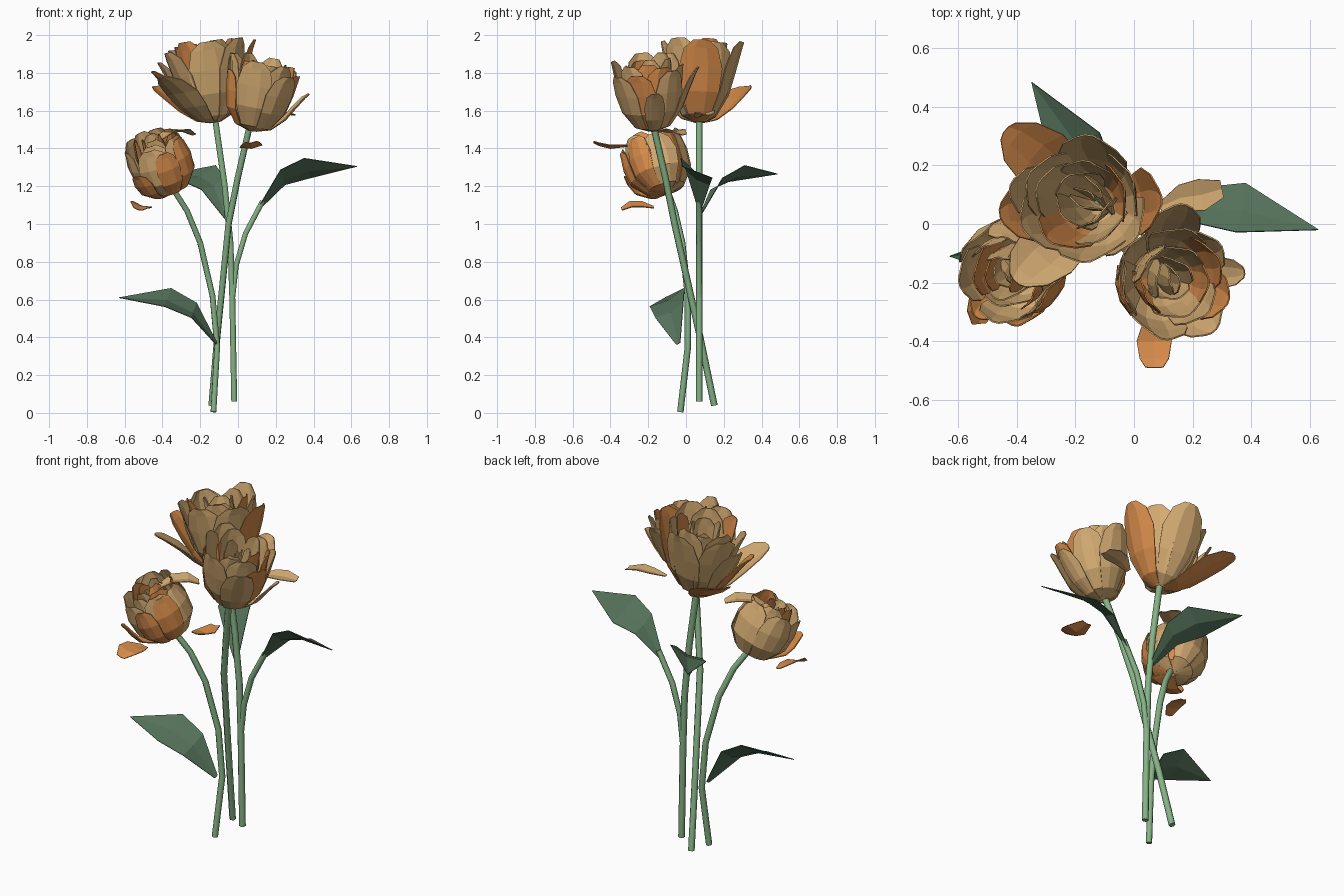
import bpy, bmesh, math, random
from mathutils import Vector

random.seed(4)
cube = bpy.data.objects.get("Cube")
if cube:
    bpy.data.objects.remove(cube)


def material(name, rgb):
    m = bpy.data.materials.new(name)
    m.use_nodes = True
    m.diffuse_color = (*rgb, 1)
    m.node_tree.nodes["Principled BSDF"].inputs["Base Color"].default_value = (*rgb, 1)
    return m


TAN = material("petal_tan", (0.66, 0.41, 0.17))
ORANGE = material("petal_orange", (0.68, 0.26, 0.07))
STEM = material("stem_green", (0.24, 0.45, 0.24))
LEAF = material("leaf_green", (0.088, 0.165, 0.1))


def add_blade(bm, spine, widths, side, inward, cup, columns, mat_index=0):
    """Sheet swept along a spine, cupped across its width."""
    rows = []
    for p, w in zip(spine, widths):
        rows.append([bm.verts.new(p + side * w * s + inward * cup * w * s * s) for s in columns])
    for a, b in zip(rows, rows[1:]):
        for i in range(len(columns) - 1):
            bm.faces.new((a[i], a[i + 1], b[i + 1], b[i])).material_index = mat_index


def finish(bm, name, mats, thickness):
    bmesh.ops.remove_doubles(bm, verts=bm.verts, dist=0.0005)
    mesh = bpy.data.meshes.new(name)
    bm.to_mesh(mesh)
    bm.free()
    for m in mats:
        mesh.materials.append(m)
    ob = bpy.data.objects.new(name, mesh)
    bpy.context.collection.objects.link(ob)
    solid = ob.modifiers.new("thickness", "SOLIDIFY")
    solid.thickness = thickness
    solid.offset = 0


def stem(name, points, radius):
    curve = bpy.data.curves.new(name, "CURVE")
    curve.dimensions = "3D"
    curve.bevel_depth = radius
    curve.bevel_resolution = 1
    curve.use_fill_caps = True
    line = curve.splines.new("POLY")
    line.points.add(len(points) - 1)
    for point, p in zip(line.points, points):
        point.co = (*p, 1)
    curve.materials.append(STEM)
    bpy.context.collection.objects.link(bpy.data.objects.new(name, curve))


def leaf(name, spine, widths, side, mat):
    """Single folded blade, used for leaves and loose petals."""
    bm = bmesh.new()
    spine = [Vector(p) for p in spine]
    side = Vector(side).normalized()
    up = (spine[-1] - spine[0]).cross(side).normalized()
    if up.z < 0:
        up = -up
    add_blade(bm, spine, widths, side, up, 0.2, (-1, 0, 1))
    finish(bm, name, [mat], 0.004)


HEIGHTS = (0, 0.08, 0.35, 0.65, 0.9, 1)
WIDTHS = (0.1, 0.28, 0.47, 0.54, 0.42, 0.19)


def flower(name, base, top, radius, profile, layers, flares):
    """Cup of layered petals around a tilted axis, plus single flared petals."""
    bm = bmesh.new()
    base, top = Vector(base), Vector(top)
    height = (top - base).length
    axis = (top - base).normalized()
    east = (Vector((1, 0, 0)) - axis * axis.x).normalized()
    north = axis.cross(east)

    def petal(azimuth, r_scale, h_scale, flare, orange, w_scale):
        a = math.radians(azimuth)
        out = east * math.cos(a) + north * math.sin(a)
        side = axis.cross(out)
        spine = [base + axis * (h * h_scale * height)
                 + out * (r * r_scale * radius + flare * h * h)
                 for h, r in zip(HEIGHTS, profile)]
        widths = [w * radius * w_scale for w in WIDTHS]
        add_blade(bm, spine, widths, side, -out, 0.3, (-1, -0.35, 0.35, 1), orange)

    for count, r_scale, h_scale, phase, orange_every in layers:
        for i in range(count):
            petal(phase + 360 * i / count + random.uniform(-9, 9),
                  r_scale * random.uniform(0.93, 1.04),
                  h_scale * random.uniform(0.92, 1.02),
                  random.uniform(-0.02, 0.02),
                  int(orange_every > 0 and i % orange_every == 0),
                  0.5 + 0.5 * r_scale)
    for azimuth, h_scale, flare, orange, w_scale in flares:
        petal(azimuth, 1.03, h_scale, flare, orange, w_scale)
    finish(bm, name, [TAN, ORANGE], 0.005)


# Stems
stem("back_stem", [(-0.02, 0.07, 0.06), (-0.03, 0.07, 0.6), (-0.04, 0.07, 0.9),
                   (-0.07, 0.07, 1.2), (-0.12, 0.07, 1.55)], 0.018)
stem("front_stem", [(-0.14, 0.15, 0.04), (-0.11, 0.075, 0.4), (-0.05, -0.06, 1.0),
                    (0.0, -0.11, 1.25), (0.06, -0.17, 1.51)], 0.018)
stem("side_stem", [(-0.13, -0.03, 0.005), (-0.11, 0.01, 0.35), (-0.135, 0.01, 0.62),
                   (-0.2, -0.02, 0.9), (-0.27, -0.06, 1.07), (-0.34, -0.1, 1.18)], 0.017)
stem("leaf_stalk", [(-0.03, 0.07, 0.6), (-0.01, 0.07, 0.78), (0.04, 0.07, 0.95),
                    (0.13, 0.07, 1.12)], 0.016)

# Leaves
leaf("right_leaf", [(0.11, 0.07, 1.08), (0.24, 0.055, 1.235), (0.37, 0.045, 1.28), (0.63, -0.02, 1.305)],
     (0.012, 0.075, 0.1, 0), (0.15, 0.8, -0.5), LEAF)
leaf("back_leaf", [(-0.06, 0.07, 1.03), (-0.13, 0.17, 1.2), (-0.2, 0.28, 1.25), (-0.35, 0.485, 1.265)],
     (0.012, 0.075, 0.105, 0), (0.8, 0.4, 0.4), LEAF)
leaf("low_leaf", [(-0.115, -0.04, 0.365), (-0.24, -0.08, 0.53), (-0.38, -0.09, 0.595), (-0.63, -0.11, 0.61)],
     (0.012, 0.085, 0.105, 0), (0.15, 0.85, 0.45), LEAF)

# Loose petals
leaf("front_loose_petal", [(0.07, -0.49, 1.43), (0.07, -0.46, 1.415), (0.07, -0.4, 1.4),
                           (0.07, -0.31, 1.41)], (0.03, 0.05, 0.06, 0.03), (1, 0, 0.1), ORANGE)
leaf("side_loose_petal", [(-0.53, -0.34, 1.075), (-0.52, -0.29, 1.095), (-0.51, -0.23, 1.095),
                          (-0.49, -0.17, 1.085)], (0.025, 0.055, 0.055, 0.02), (1, 0.1, -0.3), ORANGE)
leaf("back_loose_petal", [(0.09, 0.06, 1.565), (0.16, 0.09, 1.58), (0.23, 0.1, 1.585),
                          (0.3, 0.12, 1.575)], (0.015, 0.045, 0.055, 0.03), (-0.2, 1, 0.1), TAN)
leaf("side_flower_drooping_petal", [(-0.42, -0.15, 1.44), (-0.36, -0.1, 1.485), (-0.29, -0.05, 1.49),
                                    (-0.24, -0.02, 1.47)], (0.03, 0.055, 0.06, 0.03), (-0.6, 0.8, 0), TAN)

# Flower heads
flower("back_flower", (-0.12, 0.07, 1.54), (-0.185, 0.08, 1.97), 0.225,
       (0.12, 0.42, 0.72, 0.87, 0.98, 1.03),
       [(6, 0.95, 0.97, 30, 0), (5, 0.7, 1.0, 10, 3), (4, 0.42, 0.95, 40, 0), (2, 0.15, 0.85, 60, 0)],
       [(139, 0.55, 0.14, 1, 0.9), (0, 0.92, 0.04, 1, 0.95), (188, 0.72, 0.06, 1, 0.9),
        (228, 0.62, 0.13, 0, 0.9), (170, 0.82, 0.02, 0, 0.8)])
flower("front_flower", (0.075, -0.175, 1.495), (0.145, -0.2, 1.89), 0.185,
       (0.12, 0.5, 0.82, 0.94, 1.0, 1.03),
       [(6, 0.95, 0.95, 20, 6), (5, 0.7, 0.97, 0, 3), (3, 0.35, 0.9, 50, 0), (2, 0.12, 0.85, 20, 0)],
       [(5, 0.6, 0.07, 0, 0.55), (82, 0.82, 0.07, 0, 0.9), (195, 0.75, -0.01, 1, 0.9),
        (310, 0.8, 0.03, 0, 0.9), (38, 0.85, 0.01, 0, 0.9), (340, 0.82, 0.01, 1, 0.9)])
flower("side_flower", (-0.355, -0.1, 1.165), (-0.455, -0.185, 1.45), 0.172,
       (0.12, 0.62, 0.98, 1.02, 0.95, 0.93),
       [(6, 0.97, 1.0, 15, 0), (5, 0.72, 1.05, 40, 2), (4, 0.42, 1.02, 0, 2), (2, 0.15, 0.95, 30, 0)],
       [(285, 0.85, 0.02, 1, 0.7), (235, 0.62, 0.06, 1, 0.65), (328, 0.95, 0.0, 1, 0.75)])
